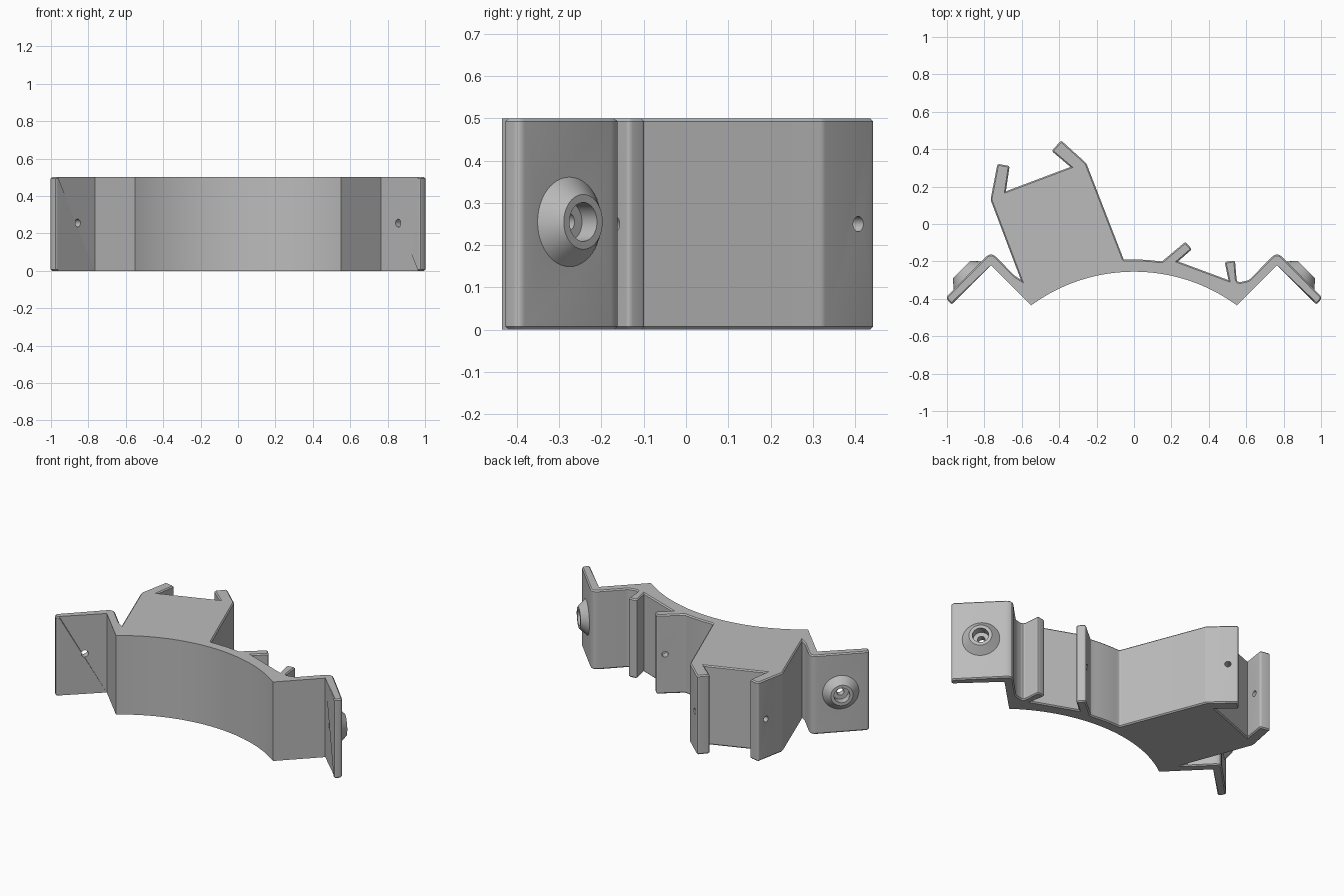
import bpy, bmesh, math
from mathutils import Vector

cube = bpy.data.objects.get("Cube")
if cube:
    bpy.data.objects.remove(cube, do_unlink=True)

HEIGHT = 0.5
MID = HEIGHT / 2

grey = bpy.data.materials.new("plain grey")
grey.use_nodes = True
grey.diffuse_color = (0.5, 0.5, 0.5, 1)
grey.node_tree.nodes["Principled BSDF"].inputs["Base Color"].default_value = grey.diffuse_color


def make_object(name, bm):
    bmesh.ops.recalc_face_normals(bm, faces=bm.faces[:])
    mesh = bpy.data.meshes.new(name)
    bm.to_mesh(mesh)
    bm.free()
    mesh.materials.append(grey)
    obj = bpy.data.objects.new(name, mesh)
    bpy.context.collection.objects.link(obj)
    return obj


def arc(radius, centre_y, x_start, x_end, steps):
    """Points of an upward-bulging arc centred on x = 0."""
    a, b = math.asin(x_start / radius), math.asin(x_end / radius)
    angles = [a + (b - a) * i / steps for i in range(steps + 1)]
    return [(radius * math.sin(t), centre_y + radius * math.cos(t)) for t in angles]


def round_corners(points, steps=4):
    """Replace each (x, y, radius) corner with a smooth curve."""
    result = []
    for i, (x, y, *extra) in enumerate(points):
        corner = Vector((x, y))
        if not extra or i in (0, len(points) - 1):
            result.append(corner)
            continue
        before, after = Vector(points[i - 1][:2]), Vector(points[i + 1][:2])
        u, v = (before - corner).normalized(), (after - corner).normalized()
        reach = extra[0] / math.tan(u.angle(v) / 2)
        reach = min(reach, (before - corner).length * 0.45, (after - corner).length * 0.45)
        p, q = corner + u * reach, corner + v * reach
        for k in range(steps + 1):
            t = k / steps
            result.append(p * (1 - t) ** 2 + corner * 2 * t * (1 - t) + q * t * t)
    return result


def mirrored(points):
    return [(-p[0], *p[1:]) for p in reversed(points)]


def cylinder(name, centre, axis, r_low, r_high, length):
    """Cone or cylinder centred on a point and aligned with an axis."""
    bm = bmesh.new()
    bmesh.ops.create_cone(bm, cap_ends=True, segments=48, radius1=r_low,
                          radius2=r_high, depth=length)
    obj = make_object(name, bm)
    obj.rotation_mode = 'QUATERNION'
    obj.rotation_quaternion = Vector(axis).to_track_quat('Z', 'Y')
    obj.location = centre
    return obj


def combine(target, tool, operation):
    mod = target.modifiers.new(operation.lower(), 'BOOLEAN')
    mod.operation, mod.object, mod.solver = operation, tool, 'EXACT'
    bpy.context.view_layer.update()
    bpy.ops.object.select_all(action='DESELECT')
    bpy.context.view_layer.objects.active = target
    target.select_set(True)
    bpy.ops.object.modifier_apply(modifier=mod.name)
    bpy.data.objects.remove(tool, do_unlink=True)


# Plan outline: front edge with the concave curve between two folded wings
EDGE = 0.012
wing_front = [(0.765, -0.22), (0.96, -0.415)]
front = mirrored(wing_front) + arc(0.93, -1.185, -0.55, 0.55, 40) + wing_front

# Wing tip and outer fold, shared by both sides
wing_back = [(0.975, -0.43, 0.015), (1.008, -0.395, 0.02), (0.765, -0.148, 0.04)]

# Small pair of hooks on the left half
small_hooks = [(0.615, -0.3, 0.05), (0.55, -0.315, 0.02), (0.54, -0.195, EDGE),
               (0.485, -0.203, EDGE), (0.505, -0.3), (0.235, -0.2),
               (0.31, -0.135, EDGE), (0.275, -0.095, EDGE), (0.15, -0.2, EDGE)]

# Large block with a pair of hooks on the right half
block = [(-0.055, -0.19, EDGE), (-0.255, 0.325, 0.03), (-0.39, 0.447, EDGE),
         (-0.44, 0.39, EDGE), (-0.34, 0.305), (-0.685, 0.175),
         (-0.665, 0.31, EDGE), (-0.73, 0.322, EDGE), (-0.767, 0.13, 0.03),
         (-0.605, -0.298), (-0.64, -0.275, 0.03)]

back = (wing_back + small_hooks + arc(0.995, -1.185, 0.13, -0.04, 8)
        + block + mirrored(wing_back))
back = round_corners([front[-1]] + back + [front[0]])[1:-1]
outline = [Vector(p) for p in front] + back

# Extrude the outline, then chamfer the rim everywhere but along the front
bm = bmesh.new()
low = [bm.verts.new((p.x, p.y, 0)) for p in outline]
high = [bm.verts.new((p.x, p.y, HEIGHT)) for p in outline]
bm.faces.new(low)
bm.faces.new(high)
count = len(outline)
for i in range(count):
    j = (i + 1) % count
    bm.faces.new((low[i], low[j], high[j], high[i]))
bmesh.ops.recalc_face_normals(bm, faces=bm.faces[:])
rim = [bm.edges.get((ring[i], ring[(i + 1) % count]))
       for ring in (low, high) for i in range(len(front) - 1, count)]
bmesh.ops.bevel(bm, geom=rim, offset=0.007, segments=1, affect='EDGES',
                clamp_overlap=False)
bracket = make_object("bracket_body", bm)

# Conical screw bosses on both wings, each with a recess and a through hole
for side in (-1, 1):
    normal = Vector((side, 1, 0)).normalized()
    base = Vector((side * 0.89, -0.275, MID + 0.005))
    boss = cylinder("screw_boss", base + normal * 0.0175, normal, 0.115, 0.065, 0.055)
    combine(bracket, boss, 'UNION')
    recess = cylinder("recess_cutter", base + normal * 0.045, normal, 0.046, 0.046, 0.1)
    combine(bracket, recess, 'DIFFERENCE')
    hole = cylinder("hole_cutter", base, normal, 0.021, 0.021, 0.2)
    combine(bracket, hole, 'DIFFERENCE')

# Pin holes through the hooks: position and direction
pin_holes = [((-0.375, 0.375), (0.66, 0.75)),
             ((-0.713, 0.255), (0.98, -0.17)),
             ((0.255, -0.15), (-0.65, 0.76))]
for (x, y), (dx, dy) in pin_holes:
    pin = cylinder("pin_cutter", (x, y, MID), (dx, dy, 0), 0.018, 0.018, 0.13)
    combine(bracket, pin, 'DIFFERENCE')

# Smooth the curves and keep the corners crisp
bpy.context.view_layer.objects.active = bracket
bracket.select_set(True)
bpy.ops.object.shade_smooth_by_angle(angle=math.radians(28))
